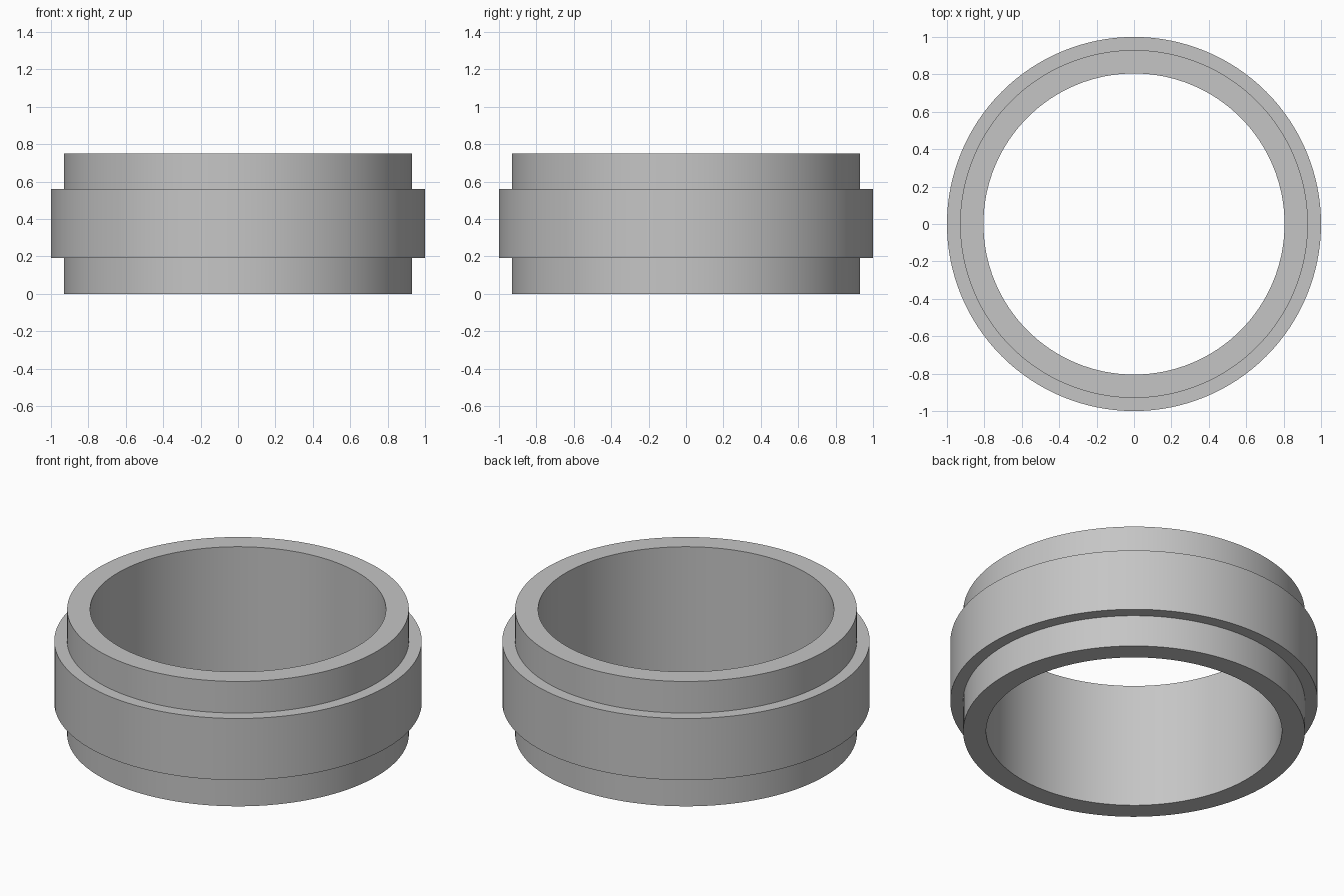
import bpy
import bmesh
import math
from mathutils import Matrix

cube = bpy.data.objects.get("Cube")
if cube:
    bpy.data.objects.remove(cube, do_unlink=True)

SEGMENTS = 128
INNER, STEP, OUTER = 0.805, 0.93, 1.0
HEIGHT, BAND_LOW, BAND_HIGH = 0.75, 0.19, 0.56

# Plain grey material
grey = bpy.data.materials.new("plain_grey")
grey.use_nodes = True
colour = (0.56, 0.56, 0.56, 1.0)
grey.diffuse_color = colour
grey.node_tree.nodes["Principled BSDF"].inputs["Base Color"].default_value = colour

# Stepped wall section, as radius and height, revolved around z
profile = [
    (INNER, 0), (STEP, 0), (STEP, BAND_LOW), (OUTER, BAND_LOW),
    (OUTER, BAND_HIGH), (STEP, BAND_HIGH), (STEP, HEIGHT), (INNER, HEIGHT),
]
bm = bmesh.new()
rings = []
for i in range(SEGMENTS):
    turn = Matrix.Rotation(math.tau * i / SEGMENTS, 3, "Z")
    rings.append([bm.verts.new(turn @ bm_point) for bm_point in
                  (Matrix.Translation((r, 0, z)).translation for r, z in profile)])
for i, ring in enumerate(rings):
    following = rings[(i + 1) % SEGMENTS]
    for j in range(len(profile)):
        k = (j + 1) % len(profile)
        bm.faces.new((ring[j], following[j], following[k], ring[k]))
bmesh.ops.recalc_face_normals(bm, faces=bm.faces)

mesh = bpy.data.meshes.new("stepped_ring")
bm.to_mesh(mesh)
bm.free()
mesh.materials.append(grey)
ring_object = bpy.data.objects.new("stepped_ring", mesh)
bpy.context.collection.objects.link(ring_object)

# Smooth round walls with crisp rims
bpy.ops.object.select_all(action="DESELECT")
ring_object.select_set(True)
bpy.context.view_layer.objects.active = ring_object
bpy.ops.object.shade_smooth_by_angle(angle=math.radians(30))
